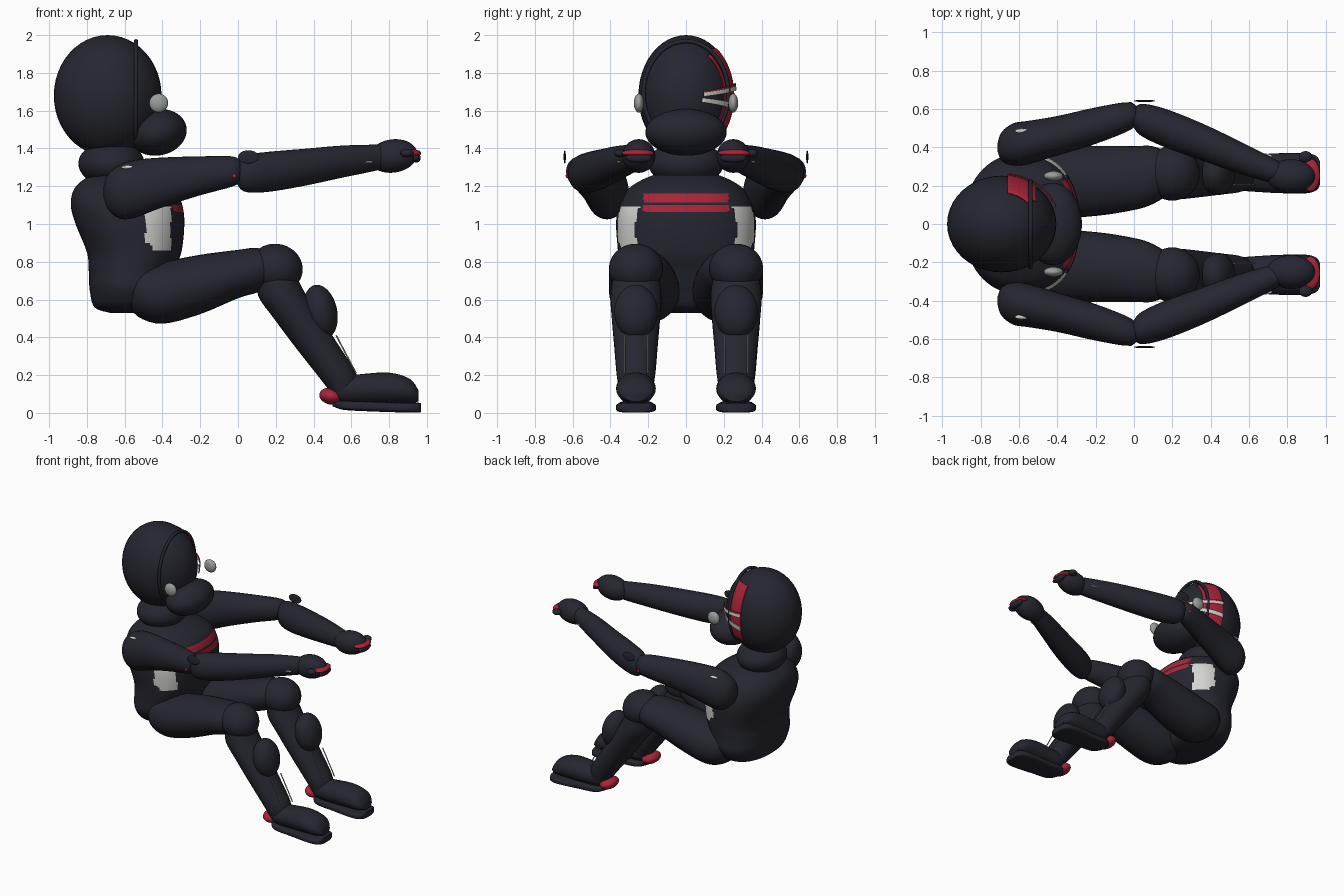
import bpy, bmesh, math
from mathutils import Matrix, Vector

if "Cube" in bpy.data.objects:
    bpy.data.objects.remove(bpy.data.objects["Cube"])


def material(name, rgb):
    m = bpy.data.materials.new(name)
    m.use_nodes = True
    m.diffuse_color = (*rgb, 1)
    m.node_tree.nodes["Principled BSDF"].inputs["Base Color"].default_value = (*rgb, 1)
    return m


NAVY = material("dark navy", (0.019, 0.019, 0.03))
RED = material("red", (0.4, 0.018, 0.042))
WHITE = material("white", (0.65, 0.65, 0.63))
GREY = material("grey", (0.33, 0.34, 0.34))


def finish(name, bm, *mats):
    bmesh.ops.recalc_face_normals(bm, faces=bm.faces[:])
    me = bpy.data.meshes.new(name)
    for f in bm.faces:
        f.smooth = True
    bm.to_mesh(me)
    bm.free()
    for m in mats:
        me.materials.append(m)
    ob = bpy.data.objects.new(name, me)
    bpy.context.collection.objects.link(ob)
    return ob


def ball(name, centre, radii, mat=NAVY, tilt=0):
    bm = bmesh.new()
    bmesh.ops.create_uvsphere(bm, u_segments=40, v_segments=24, radius=1)
    mtx = (Matrix.Translation(centre) @ Matrix.Rotation(math.radians(tilt), 4, 'Y')
           @ Matrix.Diagonal((*radii, 1)))
    bm.transform(mtx)
    return finish(name, bm, mat)


def spline(rows, steps):
    """Catmull-Rom rows between the given ring rows."""
    pts = [Vector(r) for r in rows]
    out = []
    for i in range(len(pts) - 1):
        a, b, c, d = pts[max(i - 1, 0)], pts[i], pts[i + 1], pts[min(i + 2, len(pts) - 1)]
        for k in range(steps):
            t = k / steps
            out.append(0.5 * (2 * b + (c - a) * t + (2 * a - 5 * b + 4 * c - d) * t * t
                              + (3 * b - a - 3 * c + d) * t ** 3))
    return out + [pts[-1]]


def loft(name, rows, axis, mats=(NAVY,), side=1, steps=4, segs=32, power=2.0, rule=None):
    """Rows are x, y, z, and two radii across the axis."""
    bm = bmesh.new()
    rings = []
    for x, y, z, ra, rb in spline(rows, steps):
        ring = []
        for i in range(segs):
            t = 2 * math.pi * i / segs
            u, v = (math.copysign(abs(f(t)) ** (2 / power), f(t)) for f in (math.cos, math.sin))
            off = (0, u * ra, v * rb) if axis == 'x' else (u * ra, v * rb, 0)
            ring.append(bm.verts.new(Vector((x, y * side, z)) + Vector(off)))
        rings.append(ring)
    for a, b in zip(rings, rings[1:]):
        for i in range(segs):
            j = (i + 1) % segs
            f = bm.faces.new((a[i], a[j], b[j], b[i]))
            if rule:
                f.material_index = rule(f.calc_center_median())
    bm.faces.new(rings[0])
    bm.faces.new(rings[-1])
    return finish(name, bm, *mats)


def rod(name, a, b, r, mat):
    a, b = Vector(a), Vector(b)
    bm = bmesh.new()
    bmesh.ops.create_cone(bm, segments=10, radius1=r, radius2=r, depth=(b - a).length, cap_ends=True)
    bm.transform(Matrix.Translation((a + b) / 2) @ (b - a).to_track_quat('Z', 'Y').to_matrix().to_4x4())
    return finish(name, bm, mat)


# Torso with chest stripes and side panels
def suit_colour(c):
    if c.x > -0.45 and abs(c.y) < 0.225 and (1.06 < c.z < 1.1 or 1.112 < c.z < 1.165):
        return 1
    if -0.49 < c.x < -0.355 and 0.86 - 0.3 * (c.x + 0.36) * (c.x < -0.45) < c.z < 1.09:
        return 2
    return 0


torso = [(-.60, 0, .53, .08, .15), (-.59, 0, .56, .17, .28), (-.58, 0, .65, .205, .35),
         (-.565, 0, .75, .225, .355), (-.55, 0, .85, .25, .36), (-.572, 0, 1.0, .288, .37),
         (-.59, 0, 1.1, .295, .355), (-.60, 0, 1.18, .27, .31), (-.615, 0, 1.23, .21, .24),
         (-.62, 0, 1.26, .15, .17)]
loft("torso", torso, 'z', (NAVY, RED, WHITE), steps=12, segs=128, power=2.3, rule=suit_colour)

# Head
HC, HR = Vector((-.69, 0, 1.68)), Vector((.285, .252, .32))
ball("helmet", HC, HR)
ball("chin_guard", (-.425, 0, 1.485), (.155, .215, .122), tilt=-12)
ball("collar", (-.67, 0, 1.32), (.175, .2, .12))
bm = bmesh.new()
bmesh.ops.create_circle(bm, segments=64, radius=1)
bm.transform(Matrix.Translation((-.54, 0, 1.69)) @ Matrix.Diagonal((1, .225, .278, 1))
             @ Matrix.Rotation(math.pi / 2, 4, 'Y'))
rim_me = finish("rim_path", bm, NAVY)
rim_me.hide_render = True
path = [v.co.copy() for v in rim_me.data.vertices]
bpy.data.objects.remove(rim_me)
curve = bpy.data.curves.new("visor_rim", 'CURVE')
curve.dimensions = '3D'
curve.bevel_depth = 0.011
poly = curve.splines.new('POLY')
poly.points.add(len(path) - 1)
for p, co in zip(poly.points, path):
    p.co = (*co, 1)
poly.use_cyclic_u = True
curve.materials.append(NAVY)
bpy.context.collection.objects.link(bpy.data.objects.new("visor_rim", curve))


def helmet_patch(name, x0, x1, low, high, mat, grow):
    """Thin plate following the helmet on its +y side."""
    bm = bmesh.new()
    n = 20
    r = HR * grow
    a0, a1 = (math.acos((x - HC.x) / r.x) for x in (x0, x1))
    grid = []
    for i in range(n + 1):
        s = i / n
        dx = r.x * math.cos(a0 + (a1 - a0) * s)
        z0, z1 = (h[0] + (h[1] - h[0]) * s for h in (low, high))
        row = []
        for j in range(n + 1):
            z = z0 + (z1 - z0) * j / n
            q = 1 - (dx / r.x) ** 2 - ((z - HC.z) / r.z) ** 2
            row.append(bm.verts.new((HC.x + dx, r.y * math.sqrt(max(q, 0)), z)))
        grid.append(row)
    for i in range(n):
        for j in range(n):
            bm.faces.new((grid[i][j], grid[i + 1][j], grid[i + 1][j + 1], grid[i][j + 1]))
    ob = finish(name, bm, mat)
    mod = ob.modifiers.new("thickness", 'SOLIDIFY')
    mod.thickness = 0.006


helmet_patch("helmet_band", -.66, -.55, (1.5, 1.5), (1.93, 1.93), RED, 1.02)
helmet_patch("helmet_band_edge", -.53, -.512, (1.5, 1.5), (1.9, 1.89), RED, 1.02)
helmet_patch("upper_stripe", -.66, -.405, (1.71, 1.675), (1.735, 1.695), WHITE, 1.07)
helmet_patch("upper_stripe_trim", -.66, -.405, (1.735, 1.695), (1.748, 1.703), RED, 1.07)
helmet_patch("lower_stripe", -.66, -.405, (1.60, 1.645), (1.635, 1.668), WHITE, 1.06)

# Limb sections
upper_arm = [(-.712, .40, 1.17, .02, .03), (-.69, .405, 1.17, .075, .09), (-.63, .415, 1.17, .11, .14),
             (-.55, .425, 1.185, .113, .153), (-.4, .46, 1.22, .103, .132), (-.2, .513, 1.255, .095, .103),
             (-.03, .56, 1.278, .075, .08), (.02, .565, 1.278, .04, .05)]
forearm = [(-.01, .55, 1.275, .03, .05), (.03, .545, 1.268, .08, .095), (.15, .505, 1.275, .1, .106),
           (.35, .43, 1.30, .097, .098), (.55, .347, 1.33, .085, .085), (.72, .28, 1.35, .066, .07),
           (.8, .255, 1.36, .05, .06)]
thigh = [(-.59, .22, .64, .05, .05), (-.53, .22, .64, .15, .13), (-.4, .22, .635, .185, .163),
         (-.2, .225, .68, .183, .157), (0, .24, .735, .167, .128), (.1, .255, .755, .15, .118),
         (.2, .265, .765, .1, .08)]
shin = [(.2, .265, .74, .1, .12), (.235, .265, .62, .128, .135), (.315, .265, .5, .125, .128),
        (.42, .265, .35, .118, .115), (.525, .265, .2, .105, .102), (.56, .265, .11, .07, .085)]
shoe = [(.49, .265, .11, .03, .03), (.55, .265, .12, .085, .07), (.65, .265, .125, .098, .08),
        (.8, .265, .13, .105, .083), (.91, .265, .115, .098, .065), (.955, .265, .09, .06, .03)]
sole = [(.5, .265, .05, .03, .015), (.56, .265, .04, .085, .024), (.7, .265, .034, .095, .026),
        (.88, .265, .028, .106, .026), (.95, .265, .028, .09, .026), (.97, .265, .028, .06, .024)]

for side, tag in ((-1, "near"), (1, "far")):
    def at(x, y, z):
        return (x, y * side, z)

    # Arm and hand
    loft(tag + "_upper_arm", upper_arm, 'x', side=side)
    loft(tag + "_forearm", forearm, 'x', side=side)
    ball(tag + "_hand", at(.82, .25, 1.36), (.13, .088, .088), tilt=-8)
    ball(tag + "_fingers", at(.92, .255, 1.375), (.05, .085, .021), RED)
    ball(tag + "_fingertip_guard", at(.945, .25, 1.35), (.022, .07, .025))
    ball(tag + "_thumb", at(.895, .35, 1.375), (.035, .03, .022))
    ball(tag + "_elbow_disc", at(.055, .642, 1.355), (.055, .006, .035))
    ball(tag + "_elbow_dot", at(-.02, .627, 1.255), (.012, .01, .012), RED)
    ball(tag + "_shoulder_mark", at(-.585, .485, 1.3), (.035, .012, .009), WHITE)
    ball(tag + "_wrist_mark", at(.68, .355, 1.328), (.04, .012, .006), WHITE)
    # Helmet knob
    ball(tag + "_helmet_knob", at(-.42, .25, 1.64), (.05, .026, .05), GREY)
    # Leg and foot
    loft(tag + "_thigh", thigh, 'x', side=side)
    ball(tag + "_knee", at(.2, .265, .765), (.143, .143, .13), tilt=10)
    loft(tag + "_shin", shin, 'z', side=side)
    ball(tag + "_shin_pad", at(.437, .265, .535), (.088, .115, .145), tilt=-12)
    for y in (.205, .325):
        rod(tag + "_shin_rod", at(.52, y, .41), at(.625, y, .21), .004, GREY)
    loft(tag + "_shoe", shoe, 'x', side=side)
    loft(tag + "_sole", sole, 'x', side=side, power=4)
    ball(tag + "_heel", at(.492, .265, .088), (.062, .085, .044), RED, tilt=12)

# Keep hard edges crisp on every mesh
for ob in bpy.context.scene.objects:
    ob.select_set(ob.type == 'MESH')
bpy.context.view_layer.objects.active = bpy.data.objects["torso"]
bpy.ops.object.shade_smooth_by_angle(angle=math.radians(50))
